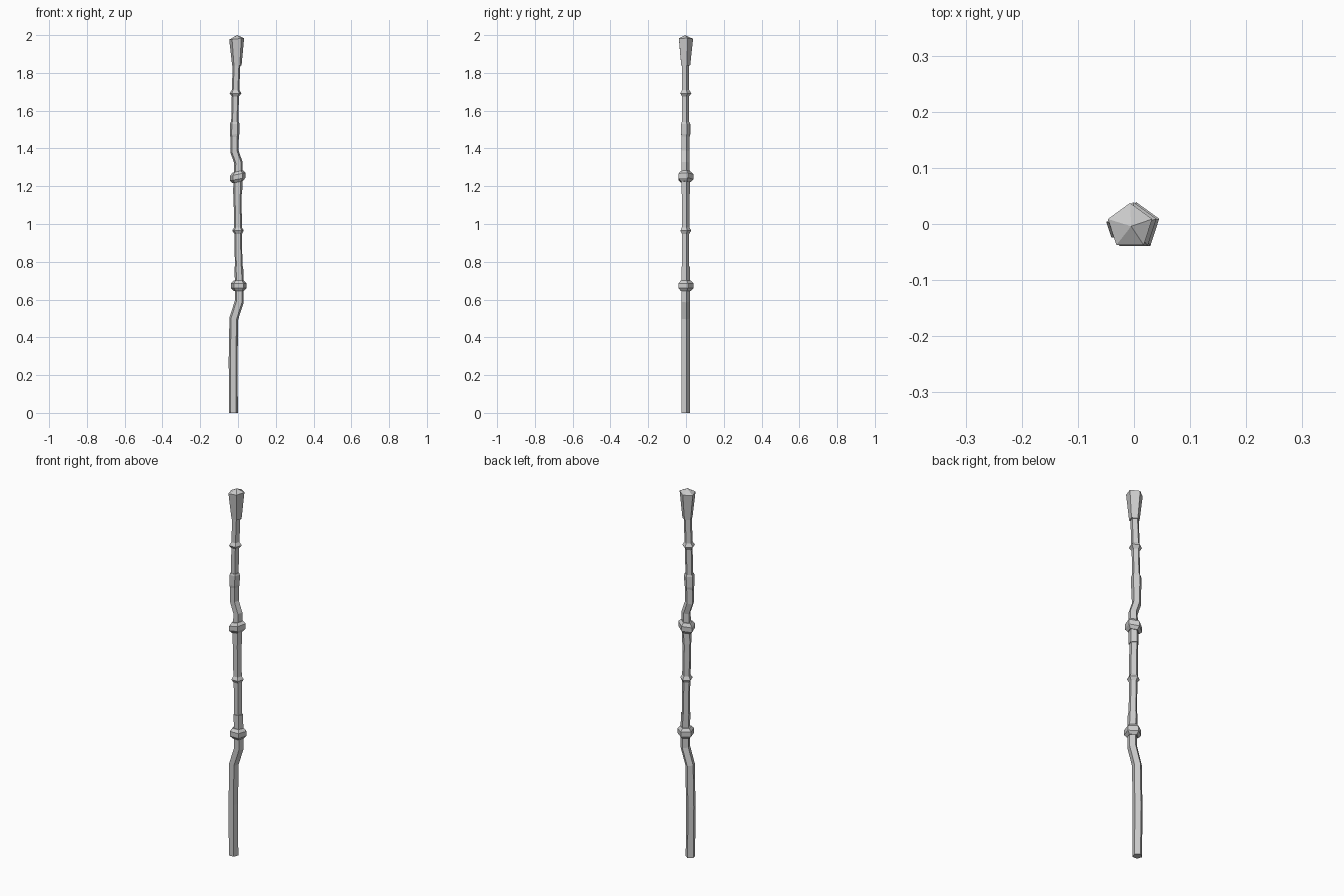
import bpy, bmesh, math

SIDES = 5
Y0 = -0.004


def loft(name, rings, apex=None):
    """Five-sided tube through rings of (x, z, radius, rise per unit x)."""
    bm = bmesh.new()
    loops = []
    for x, z, r, tilt in rings:
        loop = []
        for i in range(SIDES):
            a = math.pi / 2 + i * 2 * math.pi / SIDES
            dx = r * math.cos(a)
            loop.append(bm.verts.new((x + dx, Y0 + r * math.sin(a), z + dx * tilt)))
        loops.append(loop)
    for lo, hi in zip(loops, loops[1:]):
        for i in range(SIDES):
            j = (i + 1) % SIDES
            bm.faces.new((lo[i], lo[j], hi[j], hi[i]))
    bm.faces.new(loops[0][::-1])
    if apex:
        tip = bm.verts.new(apex)
        for i in range(SIDES):
            bm.faces.new((loops[-1][i], loops[-1][(i + 1) % SIDES], tip))
    else:
        bm.faces.new(loops[-1])
    bmesh.ops.recalc_face_normals(bm, faces=bm.faces)
    mesh = bpy.data.meshes.new(name)
    bm.to_mesh(mesh)
    bm.free()
    obj = bpy.data.objects.new(name, mesh)
    bpy.context.collection.objects.link(obj)
    return obj


def knot(name, x, z, tilt):
    """Thick chamfered collar."""
    return loft(name, [(x, z - 0.028, 0.029, tilt), (x, z - 0.013, 0.043, tilt),
                       (x, z + 0.013, 0.043, tilt), (x, z + 0.028, 0.029, tilt)])


# Lower shaft with its crooked bend
loft("lower_shaft", [(-0.024, 0, 0.0245, 0), (-0.026, 0.28, 0.0245, 0),
                     (-0.022, 0.50, 0.0245, -0.2), (0.007, 0.59, 0.0245, -0.2),
                     (0.007, 0.69, 0.0245, 0), (0.004, 0.775, 0.0245, 0)])
knot("lower_knot", 0.004, 0.673, 0.0)

# Middle shaft with a bamboo-like joint
loft("middle_shaft", [(0.004, 0.74, 0.021, 0), (0.001, 0.948, 0.021, 0),
                      (0.0, 0.965, 0.032, 0), (0.0, 0.982, 0.022, 0),
                      (-0.003, 1.19, 0.022, 0)])

# Upper crooked piece
loft("crooked_shaft", [(-0.002, 1.158, 0.0255, 0), (0.0, 1.25, 0.0245, 0),
                       (0.002, 1.325, 0.023, 0.2), (-0.019, 1.385, 0.023, 0.2),
                       (-0.018, 1.465, 0.0235, 0.15)])
knot("upper_knot", -0.001, 1.25, 0.2)

# Sleeve and thin shaft above it
loft("upper_sleeve", [(-0.018, 1.455, 0.022, 0.15), (-0.018, 1.475, 0.0265, 0.1),
                      (-0.017, 1.53, 0.0265, 0), (-0.017, 1.54, 0.023, 0)])
loft("upper_shaft", [(-0.018, 1.50, 0.020, 0), (-0.014, 1.675, 0.020, 0),
                     (-0.013, 1.692, 0.033, 0), (-0.013, 1.709, 0.021, 0),
                     (-0.007, 1.86, 0.021, 0)])

# Flared head with a low pointed top
loft("head", [(-0.006, 1.838, 0.026, 0), (-0.007, 1.980, 0.0415, 0.1)],
     apex=(-0.005, Y0, 2.0))
